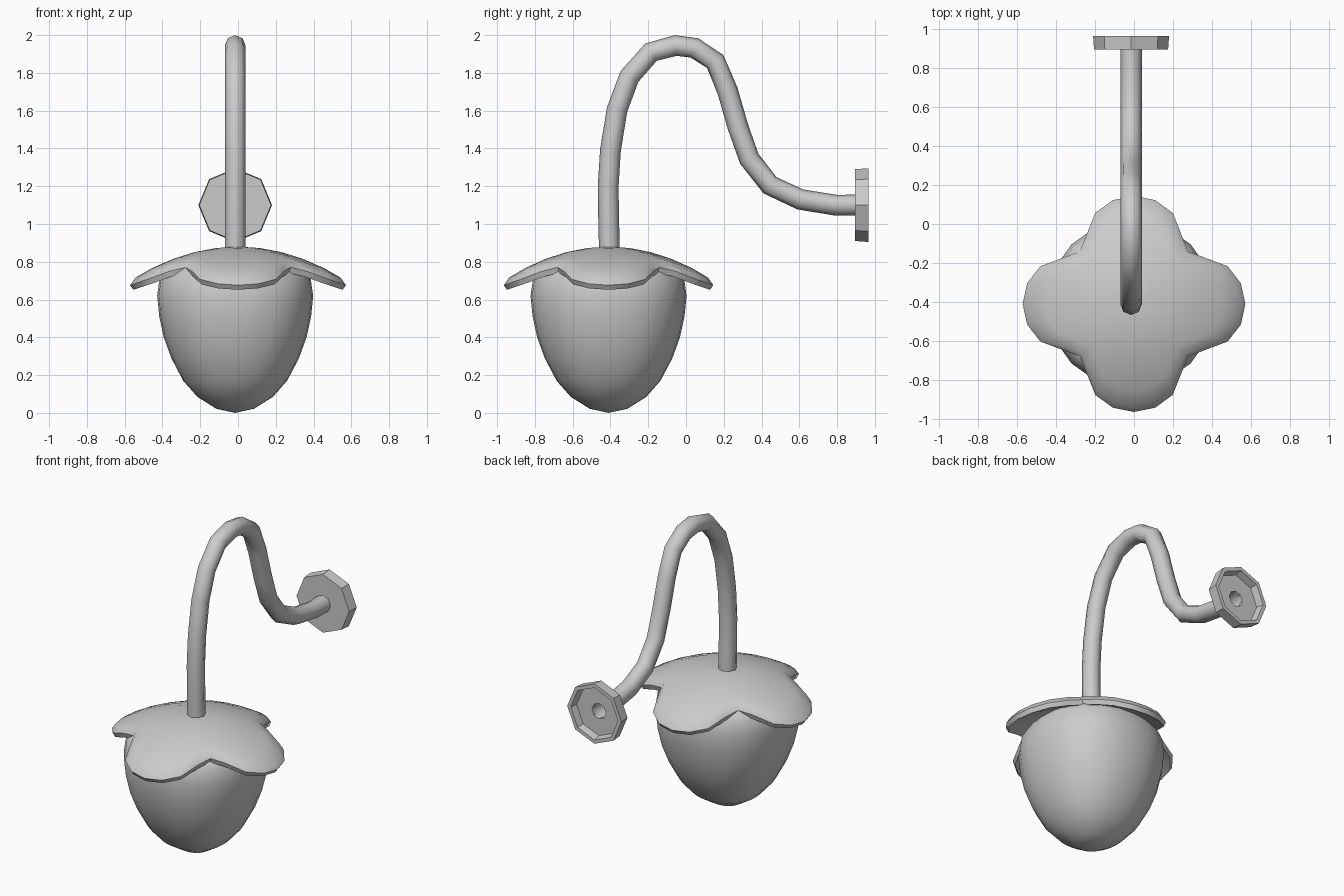
import bpy
import bmesh
from math import sin, cos, pi, radians
from mathutils import Vector

if "Cube" in bpy.data.objects:
    bpy.data.objects.remove(bpy.data.objects["Cube"], do_unlink=True)

GREY = (0.6, 0.6, 0.6, 1.0)
metal = bpy.data.materials.new("grey")
metal.use_nodes = True
metal.diffuse_color = GREY
metal.node_tree.nodes["Principled BSDF"].inputs["Base Color"].default_value = GREY

AXIS_X, AXIS_Y = -0.015, -0.41   # vertical axis of the lamp head
PLATE_Z = 1.1                    # height of the wall plate


def loft(name, rings, smooth_angle, loop=False):
    """Skin a list of closed rings of points; collapsed rings become poles."""
    bm = bmesh.new()
    rows = [[bm.verts.new(p) for p in ring] for ring in rings]
    pairs = list(zip(rows, rows[1:]))
    if loop:
        pairs.append((rows[-1], rows[0]))
    for low, high in pairs:
        n = len(low)
        for i in range(n):
            j = (i + 1) % n
            bm.faces.new((low[i], low[j], high[j], high[i]))
    bmesh.ops.remove_doubles(bm, verts=bm.verts, dist=0.0005)
    bmesh.ops.recalc_face_normals(bm, faces=bm.faces)
    mesh = bpy.data.meshes.new(name)
    bm.to_mesh(mesh)
    bm.free()
    mesh.materials.append(metal)
    obj = bpy.data.objects.new(name, mesh)
    bpy.context.collection.objects.link(obj)
    bpy.ops.object.select_all(action="DESELECT")
    obj.select_set(True)
    bpy.context.view_layer.objects.active = obj
    bpy.ops.object.shade_smooth_by_angle(angle=radians(smooth_angle))
    return obj


def angles(n):
    return [2 * pi * i / n for i in range(n)]


# Globe: acorn-shaped shade with a slightly squared cross-section
def globe_ring(r, z):
    ring = []
    for a in angles(24):
        k = r / (abs(cos(a)) ** 2.3 + abs(sin(a)) ** 2.3) ** (1 / 2.3)
        ring.append((AXIS_X + k * cos(a), AXIS_Y + k * sin(a), z))
    return ring


globe_profile = [(0, 0), (0.1, 0.022), (0.2, 0.085), (0.275, 0.17), (0.338, 0.29),
                 (0.378, 0.4), (0.402, 0.51), (0.413, 0.62), (0.4, 0.71),
                 (0.36, 0.77), (0, 0.8)]
loft("globe_shade", [globe_ring(r, z) for r, z in globe_profile], 60)

# Petal cap: domed shell with four lobes and a rounded rim
lobe = [0.56, 0.548, 0.51, 0.43, 0.385]
outline = (lobe + lobe[-2:0:-1]) * 4


def cap_ring(f, drop):
    ring = []
    for a, edge in zip(angles(len(outline)), outline):
        r = f * edge
        ring.append((1.02 * r * cos(a), AXIS_Y + 0.99 * r * sin(a),
                     0.88 - 0.57 * r * r - drop))
    return ring


cap_profile = [(0, 0), (0.2, 0), (0.4, 0), (0.6, 0), (0.8, 0), (0.95, 0.002),
               (1, 0.025), (0.97, 0.06), (0.7, 0.055), (0, 0.05)]
loft("petal_cap", [cap_ring(f, d) for f, d in cap_profile], 50)

# Arm: swan-neck pipe bent in the y-z plane
path = [Vector((AXIS_X, y, z)) for y, z in [
    (-0.405, 0.84), (-0.41, 1.05), (-0.412, 1.2), (-0.4, 1.39), (-0.365, 1.605),
    (-0.3, 1.78), (-0.185, 1.91), (-0.055, 1.945), (0.045, 1.932), (0.155, 1.86),
    (0.22, 1.705), (0.275, 1.515), (0.335, 1.345), (0.445, 1.205), (0.605, 1.13),
    (0.79, PLATE_Z), (0.915, PLATE_Z)]]
side = Vector((1, 0, 0))
arm_rings = []
for i, p in enumerate(path):
    before, after = path[max(i - 1, 0)], path[min(i + 1, len(path) - 1)]
    normal = side.cross((after - before).normalized())
    arm_rings.append([p + 0.055 * (cos(a) * side + sin(a) * normal) for a in angles(8)])
loft("swan_neck_arm", arm_rings, 60)

# Wall plate: octagonal disc, hollow at the back, with a hole for the pipe
plate_profile = [(0.05, 0.895), (0.19, 0.895), (0.195, 0.965), (0.17, 0.965),
                 (0.16, 0.918), (0.05, 0.918)]
loft("wall_plate", [[(AXIS_X + r * cos(a), y, PLATE_Z + r * sin(a)) for a in angles(8)]
                    for r, y in plate_profile], 30, loop=True)
